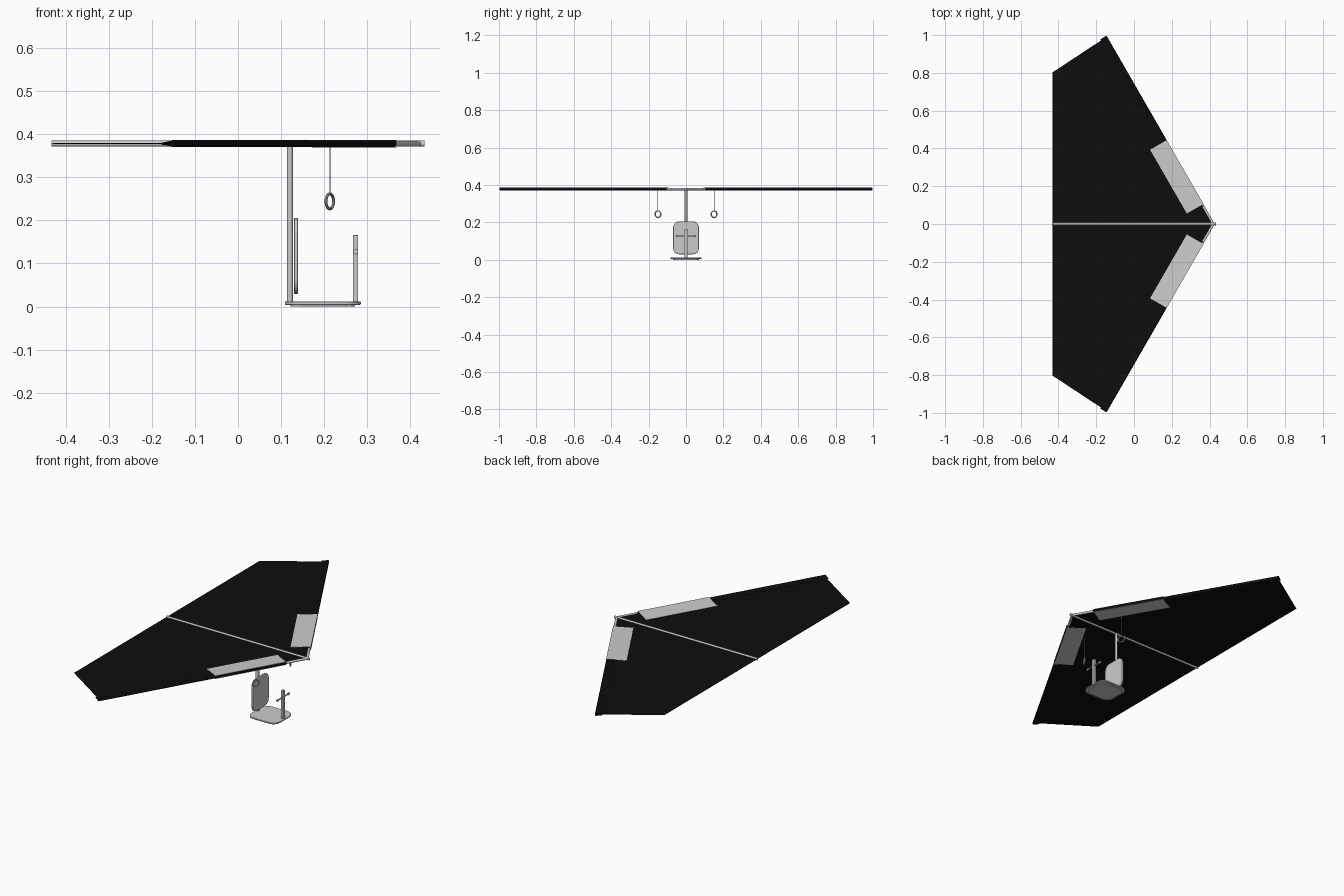
import bpy, bmesh
from math import pi, sin, cos
from mathutils import Vector

if "Cube" in bpy.data.objects:
    bpy.data.objects.remove(bpy.data.objects["Cube"])

ZW = 0.378                                   # height of the wing plane
black = bpy.data.materials.new("black_cloth")
black.diffuse_color = (0.004, 0.004, 0.004, 1)
black.use_nodes = True
black.node_tree.nodes["Principled BSDF"].inputs["Base Color"].default_value = black.diffuse_color


def finish(name, bm, mat=None, smooth=False):
    bmesh.ops.recalc_face_normals(bm, faces=bm.faces)
    me = bpy.data.meshes.new(name)
    bm.to_mesh(me)
    bm.free()
    ob = bpy.data.objects.new(name, me)
    bpy.context.collection.objects.link(ob)
    if mat:
        me.materials.append(mat)
    if smooth:
        bpy.ops.object.select_all(action='DESELECT')
        ob.select_set(True)
        bpy.context.view_layer.objects.active = ob
        bpy.ops.object.shade_smooth_by_angle()
    return ob


def tube(name, a, b, r, mat=None, sides=16):
    a, b = Vector(a), Vector(b)
    bm = bmesh.new()
    bmesh.ops.create_cone(bm, cap_ends=True, segments=sides, radius1=r, radius2=r,
                          depth=(b - a).length)
    bmesh.ops.rotate(bm, verts=bm.verts,
                     matrix=Vector((0, 0, 1)).rotation_difference(b - a).to_matrix())
    bmesh.ops.translate(bm, verts=bm.verts, vec=(a + b) / 2)
    return finish(name, bm, mat, True)


def prism(name, pts, depth, mat=None, bevel=0):
    """Extrude a 3D outline by the depth vector."""
    bm = bmesh.new()
    f = bm.faces.new([bm.verts.new(p) for p in pts])
    g = bmesh.ops.extrude_face_region(bm, geom=[f])
    bmesh.ops.translate(bm, vec=depth,
                        verts=[v for v in g['geom'] if isinstance(v, bmesh.types.BMVert)])
    ob = finish(name, bm, mat, bevel > 0)
    if bevel:
        m = ob.modifiers.new("edge", 'BEVEL')
        m.width, m.segments, m.limit_method = bevel, 2, 'ANGLE'
        m.angle_limit = 1.0
    return ob


def rounded(w, h, r, n=4):
    """Rounded rectangle outline centred on the origin."""
    out = []
    for k, (sx, sy) in enumerate([(1, 1), (-1, 1), (-1, -1), (1, -1)]):
        for i in range(n + 1):
            t = (k + i / n) * pi / 2
            out.append((sx * (w / 2 - r) + r * cos(t), sy * (h / 2 - r) + r * sin(t)))
    return out


# Keel
tube("keel_tube", (-0.433, 0, ZW), (0.433, 0, ZW), 0.007)

nose, tip = Vector((0.42, 0, ZW)), Vector((-0.152, 0.993, ZW))
d = (tip - nose).normalized()
inward = Vector((-d.y, d.x, 0))
p0, p1 = nose + d * 0.118, nose + d * 0.508  # ends of the grey panel
width = 0.094

for side, s in (("left", 1), ("right", -1)):
    def m(v, dz=0.0):
        return (v[0], s * v[1], ZW + dz)

    # Leading edge: bare at the nose, cloth sleeve beyond
    tube(side + "_leading_tube", m(nose), m(p0), 0.0065)
    tube(side + "_leading_sleeve", m(p0), m(tip), 0.008, black)

    # Sail cloth
    sail = [(0.415, 0), nose, tip, (-0.165, 0.978), (-0.431, 0.803), (-0.431, 0)]
    prism(side + "_sail", [m(p, -0.001) for p in sail[1:]], (0, 0, 0.002), black)

    # Outboard and nose cloth tapering from sleeve to sail
    for nm, a, b, mat in (("nose_cloth", p0 - d * 0.012, p0, black),
                          ("outer_cloth", p1, tip, black),
                          ("window_panel", p0, p1, None)):
        for lv, t in (("upper", 1), ("lower", -1)):
            o = 0.008 if mat is None else 0.0
            w = width if mat is None else 0.03
            if nm == "nose_cloth":
                w = 0.01
            z0, z1 = (0.0075, 0.0025) if mat is None else (0.006, 0.001)
            quad = [m(a - inward * o, t * z0), m(b - inward * o, t * z0),
                    m(b + inward * w, t * z1), m(a + inward * w, t * z1)]
            prism(f"{side}_{lv}_{nm}", quad, (0, 0, t * 0.001), mat)

    # Hanging ring and cord
    c = Vector((0.213, s * 0.15, 0.244))
    tube(side + "_ring_cord", c + Vector((0, 0, 0.018)), (c.x, c.y, ZW), 0.0012, None, 8)
    bpy.ops.mesh.primitive_torus_add(location=c, major_radius=0.0175, minor_radius=0.0035,
                                     major_segments=32, minor_segments=10,
                                     rotation=(pi / 2, 0, s * pi * 2 / 3))
    bpy.context.object.name = side + "_hanging_ring"
    bpy.ops.object.shade_smooth_by_angle()

    # Handle grip ends
    tube(side + "_handle_grip", (0.273, s * 0.042, 0.127), (0.273, s * 0.054, 0.127), 0.006)

# Seat hung from the mast
tube("mast", (0.1205, 0, 0.004), (0.1205, 0, ZW), 0.007)
prism("seat", [(0.197 + x, y, 0.004) for x, y in rounded(0.176, 0.164, 0.04)],
      (0, 0, 0.008), None, 0.002)
prism("seat_underside", [(0.197 + x, y, 0.0) for x, y in rounded(0.15, 0.138, 0.035)],
      (0, 0, 0.006))
prism("backrest", [(0.1295, y, 0.1175 + z) for y, z in rounded(0.138, 0.176, 0.032)],
      (0.010, 0, 0), None, 0.002)

# Front post with handlebar
prism("front_post", [(0.267, y, 0.088 + z) for y, z in rounded(0.016, 0.156, 0.003, 2)],
      (0.011, 0, 0))
tube("handlebar", (0.273, -0.05, 0.127), (0.273, 0.05, 0.127), 0.0035)
